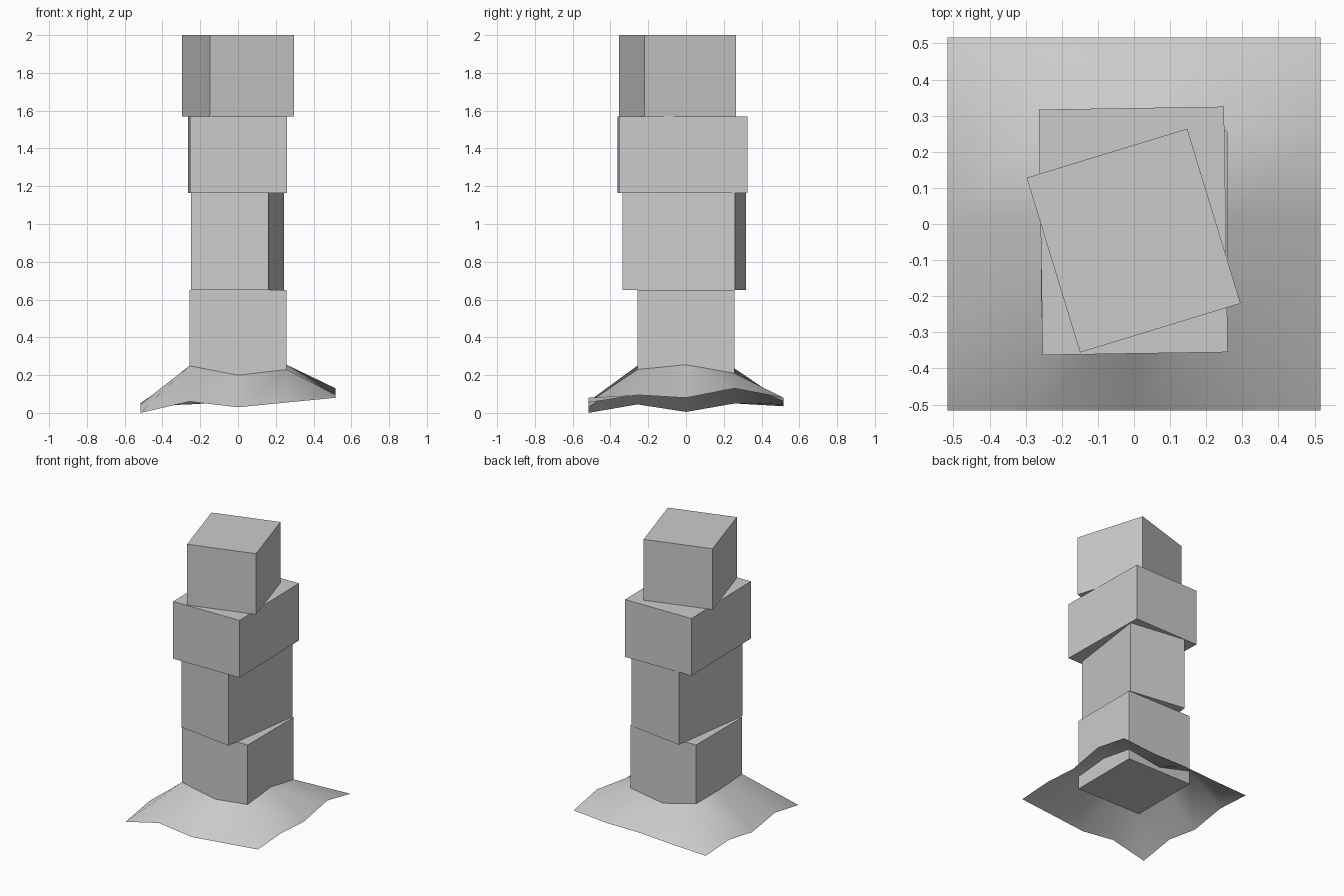
import bpy, bmesh
from math import radians

if "Cube" in bpy.data.objects:
    bpy.data.objects.remove(bpy.data.objects["Cube"])


def block(name, x, y, z0, z1, width, depth, angle):
    bpy.ops.mesh.primitive_cube_add(size=1, location=(x, y, (z0 + z1) / 2),
                                    rotation=(0, 0, radians(angle)))
    ob = bpy.context.object
    ob.name = name
    ob.scale = (width, depth, z1 - z0)
    bpy.ops.object.transform_apply(location=False, rotation=False, scale=True)
    return ob


# Stacked, slightly twisted stone blocks
block("bottom_block", -0.001, -0.001, 0.14, 0.65, 0.514, 0.514, 0)
block("lower_middle_block", -0.002, -0.01, 0.65, 1.165, 0.414, 0.601, -8)
block("upper_middle_block", -0.002, -0.019, 1.165, 1.57, 0.513, 0.68, 0.9)
block("top_block", -0.001, -0.046, 1.57, 2.0, 0.465, 0.506, 17)

# Uneven ground skirt: a 4 x 4 sheet with the cells under the block left open
heights = [  # rows run front to back
    (0.000, 0.060, 0.030, 0.055, 0.080),
    (0.045, 0.250, 0.200, 0.230, 0.095),
    (0.005, 0.235, None, 0.255, 0.080),
    (0.050, 0.235, 0.170, 0.210, 0.130),
    (0.035, 0.045, 0.060, 0.060, 0.080),
]
steps = (-0.517, -0.257, 0, 0.257, 0.517)
bm = bmesh.new()
grid = [[None if h is None else bm.verts.new((steps[i], steps[j], h))
         for i, h in enumerate(row)] for j, row in enumerate(heights)]
for j in range(4):
    for i in range(4):
        quad = (grid[j][i], grid[j][i + 1], grid[j + 1][i + 1], grid[j + 1][i])
        if None not in quad:
            bm.faces.new(quad).smooth = True
mesh = bpy.data.meshes.new("ground_skirt")
bm.to_mesh(mesh)
bm.free()
bpy.context.collection.objects.link(bpy.data.objects.new("ground_skirt", mesh))
